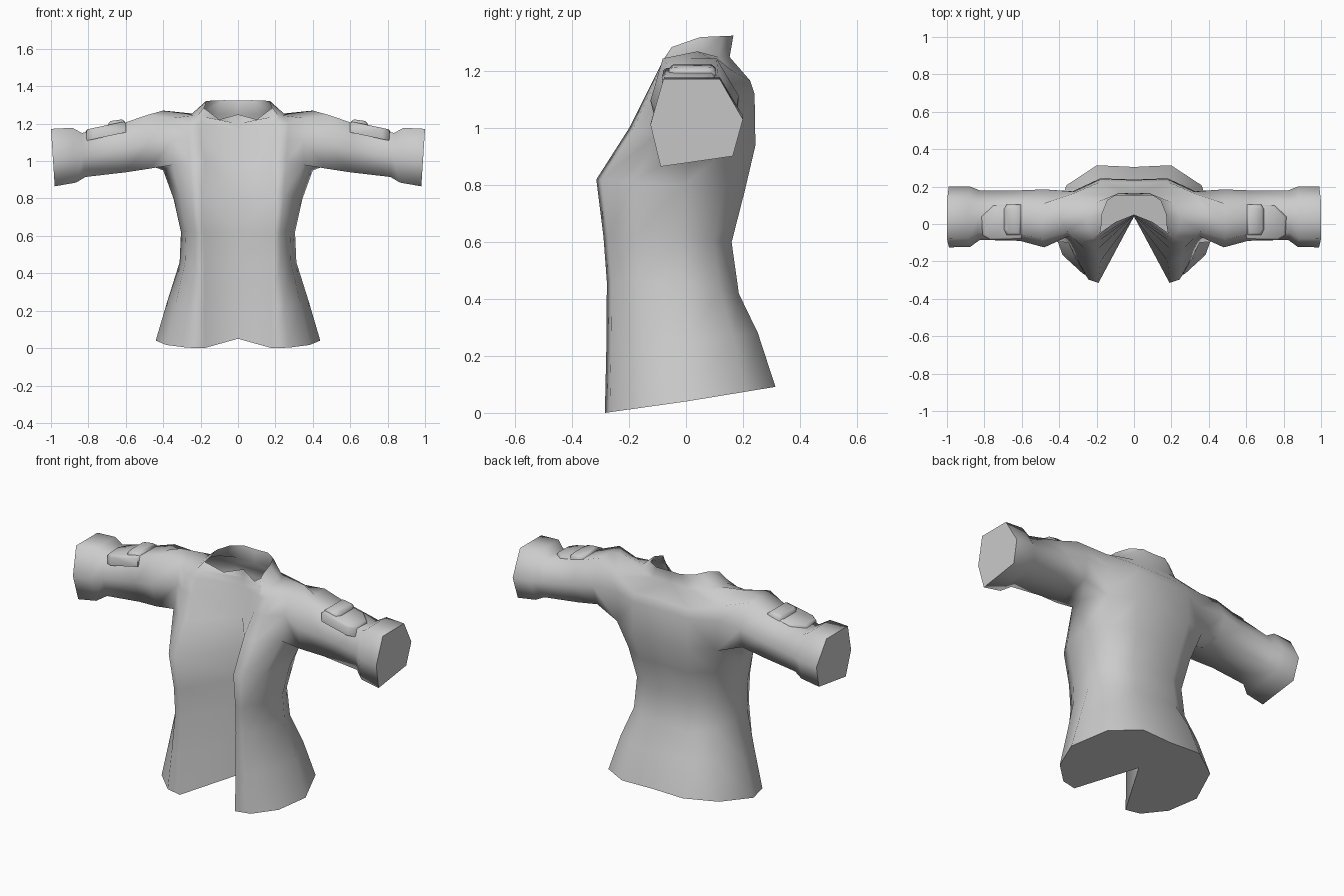
import bpy
import bmesh
from math import radians

cube = bpy.data.objects.get("Cube")
if cube:
    bpy.data.objects.remove(cube, do_unlink=True)

grey = bpy.data.materials.new("plain_grey")
grey.use_nodes = True
colour = (0.6, 0.6, 0.6, 1)
grey.diffuse_color = colour
grey.node_tree.nodes["Principled BSDF"].inputs["Base Color"].default_value = colour


def finish(bm, name, angle):
    """Turn a left half into a mirrored, smooth shaded object."""
    mesh = bpy.data.meshes.new(name)
    bmesh.ops.recalc_face_normals(bm, faces=bm.faces)
    bm.to_mesh(mesh)
    bm.free()
    mesh.materials.append(grey)
    obj = bpy.data.objects.new(name, mesh)
    bpy.context.collection.objects.link(obj)
    bpy.ops.object.select_all(action="DESELECT")
    obj.select_set(True)
    bpy.context.view_layer.objects.active = obj
    bpy.ops.object.shade_smooth_by_angle(angle=radians(angle), keep_sharp_edges=True)
    mirror = obj.modifiers.new("mirror", "MIRROR")
    mirror.use_clip = True


def mix(a, b, t):
    return a + (b - a) * t


def body_ring(bm, edge, side, back, fold):
    """Half cross-section: centre fold, lapel edge, round the side, centre back."""
    points = [(0, *fold), edge]
    for u, v in ((0.35, 0.06), (0.78, 0.42)):
        points.append((mix(edge[0], side[0], u), mix(edge[1], side[1], v), mix(edge[2], side[2], v)))
    points.append(side)
    for u, v in ((0.82, 0.68), (0.45, 1.03)):
        points.append((side[0] * u, mix(side[1], back[0], v), mix(side[2], back[1], v)))
    points.append((0, *back))
    return [bm.verts.new(p) for p in points]


def bridge(bm, a, b, skip=(), closed=False):
    count = len(a)
    for i in range(count if closed else count - 1):
        if i not in skip:
            j = (i + 1) % count
            bm.faces.new((a[i], a[j], b[j], b[i]))


def sharp_cap(bm, ring):
    """Flat end with a hard rim."""
    for edge in bm.faces.new(ring).edges:
        edge.smooth = False


# Jacket body: lapel edge, side, back and front fold at each level
levels = [
    ((.18, -.285, 0), (.44, 0, .04), (.305, .09), (.04, .05)),
    ((.18, -.28, .22), (.378, 0, .25), (.245, .28), (.04, .25)),
    ((.18, -.278, .46), (.312, -.01, .46), (.18, .42), (.04, .44)),
    ((.185, -.29, .62), (.305, -.02, .62), (.155, .6), (.04, .62)),
    ((.19, -.315, .82), (.345, -.01, .8), (.2, .78), (.04, .8)),
    ((.18, -.2, 1), (.4, .04, .95), (.238, .94), (.04, .97)),
    ((.2, -.14, 1.12), (.39, .04, 1.1), (.235, 1.12), (.045, 1.1)),
    ((.2, -.1, 1.2), (.4, .04, 1.27), (.22, 1.17), (.045, 1.16)),
    ((.2, -.08, 1.24), (.25, .04, 1.25), (.15, 1.25), (.05, 1.2)),
    ((.185, -.05, 1.285), (.172, .05, 1.32), (.163, 1.325), (.05, 1.25)),
]
bm = bmesh.new()
rings = [body_ring(bm, *level) for level in levels]
armpit, mid, top, neck, collar = rings[5:]
for lower, upper in zip(rings, rings[1:]):
    if upper is collar:
        skip = (0,)
    else:
        skip = (3, 4) if lower in (armpit, mid) else ()
    bridge(bm, lower, upper, skip)
sharp_cap(bm, rings[0])

# Open neckline, dipping between the lapel and the front fold
dip = bm.verts.new((.1, .01, 1.222))
bm.faces.new((neck[0], neck[1], collar[1], dip))
bm.faces.new((neck[0], dip, collar[0]))

# Sleeve and cuff grown from the armhole: x, bottom, top, front, back
outline = [(.11, 0), (.5, .06), (.89, .12), (1, .54), (.75, 1), (.45, 1), (.14, 1), (0, .48)]
sleeve = [
    (.49, .96, 1.245, -.125, .185),
    (.62, .94, 1.2, -.09, .18),
    (.835, .915, 1.15, -.085, .18),
    (.885, .885, 1.178, -.122, .2),
    (1, .865, 1.172, -.125, .2),
]
previous = [*armpit[3:6], mid[5], top[5], top[4], top[3], mid[3]]
bm.verts.remove(mid[4])
for x, low, high, front, rear in sleeve:
    ring = [bm.verts.new((x - .02 * (1 - v), mix(front, rear, u), mix(low, high, v)))
            for u, v in outline]
    bridge(bm, previous, ring, closed=True)
    previous = ring
sharp_cap(bm, previous)
finish(bm, "jacket", 88)


def slab(name, plan, height, thickness, width):
    """Sloping plate on the sleeve with a softened rim."""
    bm = bmesh.new()
    base, crown = ([bm.verts.new((x, y, height(x) - drop)) for x, y in plan]
                   for drop in (thickness, 0))
    bridge(bm, base, crown, closed=True)
    bm.faces.new(base)
    rim = bm.faces.new(crown)
    bmesh.ops.bevel(bm, geom=list(rim.edges), offset=width, segments=1, affect="EDGES")
    finish(bm, name, 88)


# Sleeve strap and its raised keeper
slab("sleeve_strap",
     [(.6, -.08), (.77, -.085), (.81, -.06), (.815, .04), (.75, .1), (.6, .1)],
     lambda x: 1.213 - .21 * (x - .6), .06, .01)
slab("strap_keeper",
     [(.605, -.06), (.68, -.06), (.695, -.03), (.695, .08), (.68, .105), (.605, .105)],
     lambda x: 1.226 - .15 * (x - .6), .06, .014)
